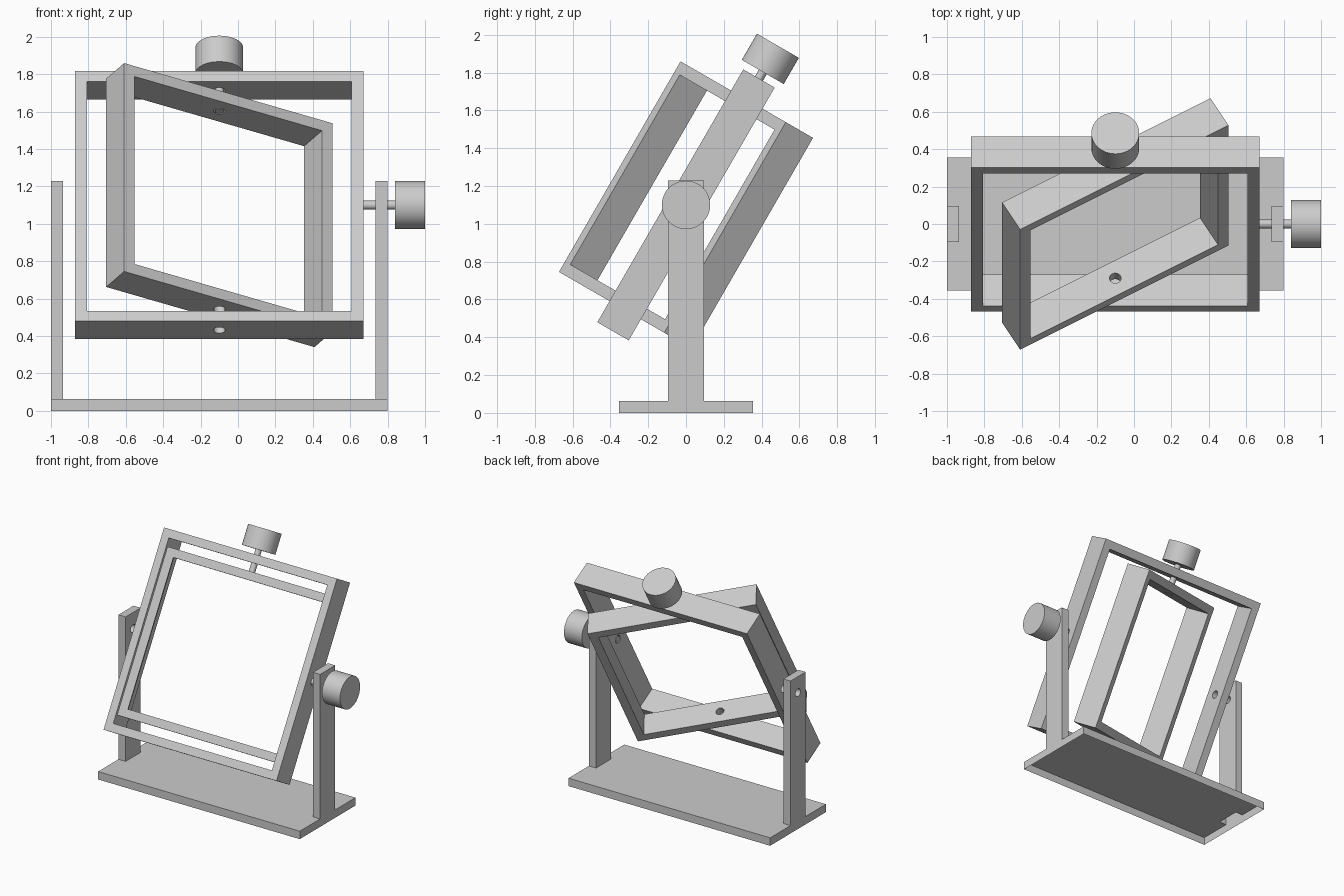
import bpy, bmesh
from math import radians
from mathutils import Matrix, Vector

if "Cube" in bpy.data.objects:
    bpy.data.objects.remove(bpy.data.objects["Cube"], do_unlink=True)

grey = bpy.data.materials.new("plain grey")
grey.use_nodes = True
grey.diffuse_color = (0.6, 0.6, 0.6, 1)
grey.node_tree.nodes["Principled BSDF"].inputs["Base Color"].default_value = (0.6, 0.6, 0.6, 1)

CENTRE_X, PIVOT_Z = -0.1, 1.1
BAR, DEPTH = 0.064, 0.192
OUTER, INNER = 0.772, 0.643          # half sizes of the two square frames
HALF_STAND = 0.9
HOLE_R, SHAFT_R, KNOB_R = 0.031, 0.024, 0.128


def finish(name, bm):
    mesh = bpy.data.meshes.new(name)
    bm.to_mesh(mesh)
    bm.free()
    mesh.materials.append(grey)
    ob = bpy.data.objects.new(name, mesh)
    bpy.context.collection.objects.link(ob)
    return ob


def box(name, size, centre=(0, 0, 0)):
    bm = bmesh.new()
    bmesh.ops.create_cube(bm, size=1, matrix=Matrix.Translation(centre) @ Matrix.Diagonal((*size, 1)))
    return finish(name, bm)


def rod(name, radius, start, end, axis="Z"):
    """Cylinder from start to end along the X or Z axis through the origin."""
    turn = Matrix.Rotation(radians(90), 4, "Y") if axis == "X" else Matrix()
    bm = bmesh.new()
    bmesh.ops.create_cone(bm, cap_ends=True, segments=48, radius1=radius, radius2=radius,
                          depth=end - start,
                          matrix=turn @ Matrix.Translation((0, 0, (start + end) / 2)))
    return finish(name, bm)


def combine(ob, tool, operation):
    mod = ob.modifiers.new("combine", "BOOLEAN")
    mod.operation, mod.solver, mod.object = operation, "EXACT", tool
    bpy.context.view_layer.objects.active = ob
    bpy.ops.object.modifier_apply(modifier=mod.name)
    bpy.data.objects.remove(tool, do_unlink=True)


def smooth(ob):
    bpy.ops.object.select_all(action="DESELECT")
    ob.select_set(True)
    bpy.context.view_layer.objects.active = ob
    bpy.ops.object.shade_smooth_by_angle(angle=radians(30))


def square_frame(name, half, hole_axes):
    """Square ring with pivot holes drilled through opposite bars."""
    ob = box(name, (2 * half, DEPTH, 2 * half))
    gap = 2 * (half - BAR)
    combine(ob, box("opening", (gap, 1, gap)), "DIFFERENCE")
    for axis in hole_axes:
        combine(ob, rod("drill", HOLE_R, -1, 1, axis), "DIFFERENCE")
    return ob


# Stand: plate and two uprights joined into one shell, open underneath
stand = box("stand", (2 * HALF_STAND, 0.71, BAR), (0, 0, BAR / 2))
for side in (-1, 1):
    upright = box("upright", (BAR, DEPTH, 1.2), (side * (HALF_STAND - BAR / 2), 0, 0.63))
    combine(stand, upright, "UNION")
drill = rod("drill", HOLE_R, -1.2, 1.2, "X")
drill.data.transform(Matrix.Translation((0, 0, PIVOT_Z)))
combine(stand, drill, "DIFFERENCE")
bm = bmesh.new()
bm.from_mesh(stand.data)
under = [f for f in bm.faces if f.calc_center_median().z < 0.001]
bmesh.ops.delete(bm, geom=under, context="FACES")
bm.to_mesh(stand.data)
bm.free()
stand.matrix_world = Matrix.Translation((CENTRE_X, 0, 0))
smooth(stand)

# Nested frames: the outer tilts on the stand, the inner swivels in the outer
pivot = Matrix.Translation((CENTRE_X, 0, PIVOT_Z))
tilt = pivot @ Matrix.Rotation(radians(-30), 4, "X")
swivel = tilt @ Matrix.Rotation(radians(30), 4, "Z")
outer_frame = square_frame("outer_frame", OUTER, "XZ")
outer_frame.matrix_world = tilt
inner_frame = square_frame("inner_frame", INNER, "Z")
inner_frame.matrix_world = swivel

# Knobs and their shafts, each passing through to the frame it turns
for label, half, seat, axis, place in (("side", OUTER, HALF_STAND, "X", pivot),
                                       ("top", INNER, OUTER, "Z", tilt)):
    knob_start = seat + 0.04
    shaft = rod(label + "_shaft", SHAFT_R, half - BAR, knob_start, axis)
    knob = rod(label + "_knob", KNOB_R, knob_start, knob_start + 0.16, axis)
    for part in (shaft, knob):
        part.matrix_world = place
        smooth(part)
for frame in (outer_frame, inner_frame):
    smooth(frame)
